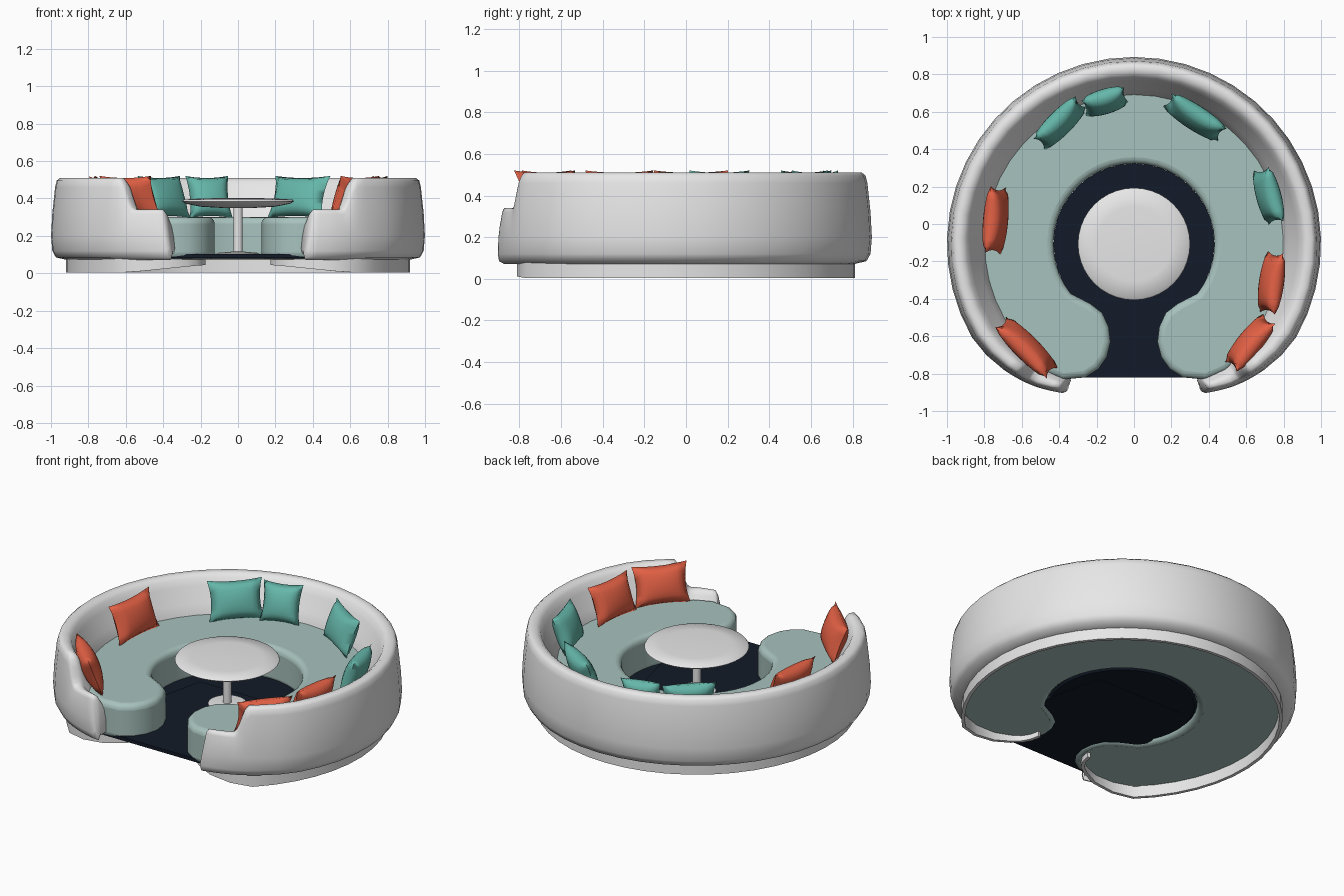
import bpy, bmesh, math
from mathutils import Matrix, Vector

if "Cube" in bpy.data.objects:
    bpy.data.objects.remove(bpy.data.objects["Cube"])

CY = -0.107  # centre of the round sofa


def material(name, rgb):
    m = bpy.data.materials.new(name)
    m.use_nodes = True
    m.diffuse_color = (*rgb, 1)
    bsdf = next(n for n in m.node_tree.nodes if n.type == 'BSDF_PRINCIPLED')
    bsdf.inputs["Base Color"].default_value = (*rgb, 1)
    bsdf.inputs["Roughness"].default_value = 0.7
    return m


SHELL = material("light grey shell", (0.8, 0.8, 0.8))
SEAT = material("pale sage upholstery", (0.39, 0.54, 0.51))
TEAL = material("teal fabric", (0.13, 0.47, 0.40))
ORANGE = material("burnt orange fabric", (0.78, 0.12, 0.06))
NAVY = material("dark navy floor", (0.006, 0.011, 0.021))


def finish(name, bm, mat, bevel=0, angle=45):
    bmesh.ops.recalc_face_normals(bm, faces=bm.faces)
    mesh = bpy.data.meshes.new(name)
    bm.to_mesh(mesh)
    bm.free()
    ob = bpy.data.objects.new(name, mesh)
    bpy.context.collection.objects.link(ob)
    mesh.materials.append(mat)
    if bevel:
        mod = ob.modifiers.new("soft edge", 'BEVEL')
        mod.width, mod.segments = bevel, 4
        mod.limit_method, mod.angle_limit = 'ANGLE', math.radians(50)
    bpy.ops.object.select_all(action='DESELECT')
    ob.select_set(True)
    bpy.context.view_layer.objects.active = ob
    bpy.ops.object.shade_smooth_by_angle(angle=math.radians(angle))


def polar(r, deg):
    """Point at an angle measured from the front opening."""
    a = math.radians(deg)
    return Vector((r * math.sin(a), CY - r * math.cos(a)))


def prism(name, outline, z0, z1, mat, **kw):
    bm = bmesh.new()
    face = bm.faces.new([bm.verts.new((p[0], p[1], z0)) for p in outline])
    top = bmesh.ops.extrude_face_region(bm, geom=[face])
    verts = [g for g in top["geom"] if isinstance(g, bmesh.types.BMVert)]
    bmesh.ops.translate(bm, verts=verts, vec=(0, 0, z1 - z0))
    finish(name, bm, mat, **kw)


def loft(name, rings, mat, **kw):
    bm = bmesh.new()
    loops = [[bm.verts.new(p) for p in ring] for ring in rings]
    n = len(loops[0])
    for a, b in zip(loops, loops[1:]):
        for i in range(n):
            bm.faces.new((a[i], a[(i + 1) % n], b[(i + 1) % n], b[i]))
    bm.faces.new(loops[0])
    bm.faces.new(loops[-1])
    finish(name, bm, mat, **kw)


def lathe(name, profile, mat, sides=40):
    rings = [[(*polar(r, 360 * i / sides), z) for i in range(sides)] for r, z in profile]
    loft(name, rings, mat)


# Pieces of the C-shaped outline: rounded lobe and outer arc of one half
LOBE = [(0.235, -0.425), (0.17, -0.475), (0.135, -0.55), (0.125, -0.63),
        (0.145, -0.71), (0.19, -0.775), (0.26, -0.82)]


def lobe_half(inset):
    mid = Vector((0.33, -0.6))
    return [Vector(p) + (mid - Vector(p)).normalized() * inset for p in LOBE]


def outer_half(r, front):
    pts = []
    for d in list(range(28, 180, 8)) + [180]:
        c = math.cos(math.radians(d))
        pts.append(polar(min(r, front / c) if c > 0.1 else r, d))
    return pts


def mirrored(points):
    return [Vector((-p.x, p.y)) for p in reversed(points)]


def c_outline(r_out, r_in, front, inset):
    inner = [polar(r_in, d) for d in range(180, 51, -8)]
    half = inner + lobe_half(inset) + outer_half(r_out, front)
    return half + mirrored(half[1:-1])


# Hollow plinth wall, its lower edge rising towards the opening
half = lobe_half(0.05)[3:] + outer_half(0.92, 0.705)
path = half + mirrored(half[:-1])
sections = []
for i, p in enumerate(path):
    tangent = (path[min(i + 1, len(path) - 1)] - path[max(i - 1, 0)]).normalized()
    q = p + Vector((-tangent.y, tangent.x)) * 0.02
    rise = min(1, max(0, (0.6 - abs(p.x)) / 0.4)) if p.y < -0.4 else 0
    low = 0.003 + 0.04 * rise
    sections.append([(*p, low), (*p, 0.09), (*q, 0.09), (*q, low)])
loft("plinth_wall", sections, SHELL)

prism("seat_underside", c_outline(0.9, 0.47, 0.70, 0.04), 0.074, 0.1, SEAT)
prism("seat", c_outline(0.84, 0.43, 0.725, 0), 0.075, 0.30, SEAT, bevel=0.035)

# Wrap-around backrest that steps down to low arms at the opening
PROFILE = [(0.1, 0.11), (0.56, 0.095), (0.62, 0.072), (0.88, 0.085), (0.97, 0.12), (1, 0.2),
           (0.97, 0.32), (0.9, 0.46), (0.86, 0.495), (0.78, 0.51), (0.62, 0.508),
           (0.51, 0.49), (0.42, 0.45), (0.2, 0.36), (0.04, 0.29), (0, 0.2)]


def back_ring(deg):
    d = min(deg, 360 - deg)
    outer = 1 - 0.115 * max(0, (60 - d) / 35) ** 1.4
    inner = 0.785
    s = min(1, max(0, (d - 37.5) / 5.5))
    s = s * s * (3 - 2 * s)
    top = 0.34 + 0.17 * s
    slant = max(0, (35 - d) / 10) * (1 if deg < 180 else -1)
    ring = []
    for f, z in PROFILE:
        if z > 0.2:
            z = 0.2 + (z - 0.2) * (top - 0.2) / 0.31
        ring.append((*polar(inner + (outer - inner) * f, deg + slant * (z - 0.1) * 11), z))
    if d < 25:  # rounded arm end
        mid = sum((Vector(p) for p in ring), Vector()) / len(ring)
        ring = [mid.lerp(Vector(p), 0.8) for p in ring]
    return ring


near = [24.4, 25.4, 28, 32, 35, 37.5, 38.5, 39.5, 40.5, 41.5, 43, 46, 53]
angles = near + list(range(60, 301, 8)) + [360 - a for a in reversed(near)]
loft("backrest", [back_ring(a) for a in angles], SHELL, angle=60)

# Sunken floor and the entry plate in front
lathe("floor_disc", [(0.415, 0.085), (0.43, 0.1)], NAVY)
entry = [(-0.36, -0.82), (0.36, -0.82), (0.38, -0.3), (0.3, 0.05), (-0.3, 0.05), (-0.38, -0.3)]
prism("entry_floor", entry, 0.082, 0.104, NAVY)

# Pedestal table
lathe("table_foot", [(0.11, 0.10), (0.11, 0.109), (0.03, 0.116)], SHELL)
lathe("table_post", [(0.025, 0.09), (0.025, 0.36)], SHELL, 16)
lathe("table_top", [(0.06, 0.348), (0.2, 0.356), (0.28, 0.372), (0.3, 0.385),
                    (0.292, 0.394), (0.2, 0.4), (0.05, 0.403)], SHELL)


# Scatter cushions with pinched corners, leaning on the backrest
def cushion(name, x, y, yaw, width, mat, height=0.24, thick=0.115):
    bm = bmesh.new()
    n = 10
    for side in (-1, 1):
        grid = {}
        for i in range(n + 1):
            for j in range(n + 1):
                u, v = 2 * i / n - 1, 2 * j / n - 1
                bulge = ((1 - u * u) * (1 - v * v)) ** 0.4
                grid[i, j] = bm.verts.new((u * width / 2 * (1 - 0.11 * (1 - v * v)),
                                           side * thick / 2 * bulge,
                                           v * height / 2 * (1 - 0.1 * (1 - u * u))))
        for i in range(n):
            for j in range(n):
                bm.faces.new((grid[i, j], grid[i + 1, j], grid[i + 1, j + 1], grid[i, j + 1]))
    bmesh.ops.remove_doubles(bm, verts=bm.verts, dist=0.0005)
    a = math.radians(yaw)
    if -math.sin(a) * x + math.cos(a) * (y - CY) < 0:
        a += math.pi
    place = (Matrix.Translation((x, y, 0.408)) @ Matrix.Rotation(a, 4, 'Z')
             @ Matrix.Rotation(math.radians(-20), 4, 'X'))
    bmesh.ops.transform(bm, matrix=place, verts=bm.verts)
    finish(name, bm, mat, angle=80)


cushion("teal_cushion_back_right", -0.395, 0.54, 45, 0.32, TEAL)
cushion("teal_cushion_back", -0.155, 0.655, 17, 0.24, TEAL)
cushion("teal_cushion_back_left", 0.325, 0.57, -33, 0.35, TEAL)
cushion("teal_cushion_left", 0.72, 0.15, -75, 0.3, TEAL)
cushion("orange_cushion_right", -0.74, 0.02, 85, 0.36, ORANGE)
cushion("orange_cushion_front_right", -0.575, -0.66, -45, 0.39, ORANGE)
cushion("orange_cushion_left", 0.735, -0.315, 82, 0.33, ORANGE)
cushion("orange_cushion_front_left", 0.62, -0.635, 51, 0.33, ORANGE)
